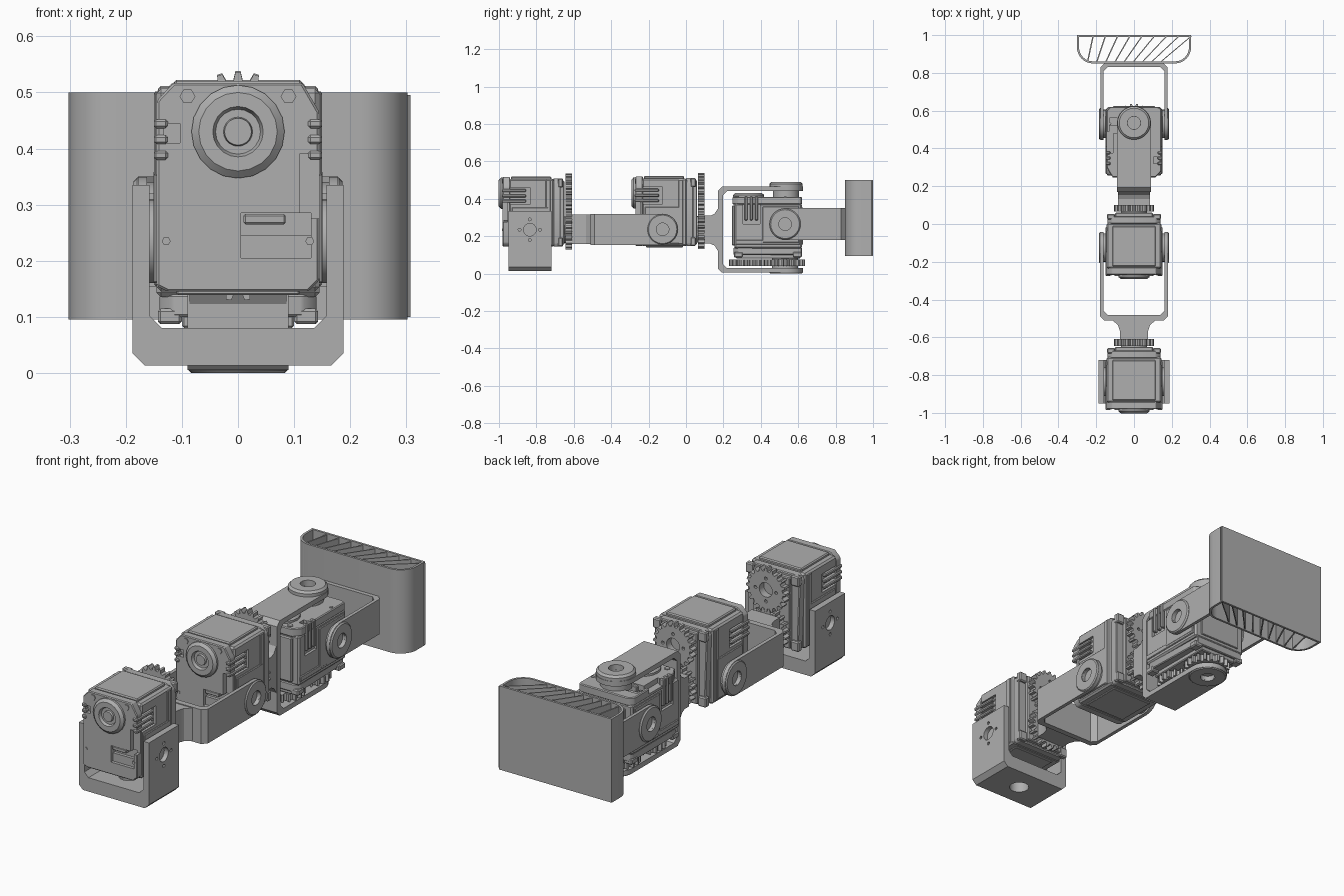
import bpy, bmesh
from math import sin, cos, pi, radians
from mathutils import Matrix, Vector

if "Cube" in bpy.data.objects:
    bpy.data.objects.remove(bpy.data.objects["Cube"])

grey = bpy.data.materials.new("plain grey")
grey.use_nodes = True
grey.diffuse_color = (0.43, 0.43, 0.43, 1)
grey.node_tree.nodes["Principled BSDF"].inputs["Base Color"].default_value = grey.diffuse_color


def finish(name, bm):
    bmesh.ops.recalc_face_normals(bm, faces=bm.faces)
    mesh = bpy.data.meshes.new(name)
    bm.to_mesh(mesh)
    bm.free()
    mesh.materials.append(grey)
    ob = bpy.data.objects.new(name, mesh)
    bpy.context.collection.objects.link(ob)
    return ob


def prism(name, pts, axis, lo, hi, bevel=0):
    """Extrude a 2D outline along an axis."""
    place = {"x": lambda a, b: (lo, a, b), "y": lambda a, b: (a, lo, b), "z": lambda a, b: (a, b, lo)}[axis]
    bm = bmesh.new()
    face = bm.faces.new([bm.verts.new(place(a, b)) for a, b in pts])
    out = bmesh.ops.extrude_face_region(bm, geom=[face])["geom"]
    step = Vector([hi - lo if k == axis else 0 for k in "xyz"])
    bmesh.ops.translate(bm, vec=step, verts=[v for v in out if isinstance(v, bmesh.types.BMVert)])
    if bevel:
        bmesh.ops.bevel(bm, geom=bm.edges[:], offset=bevel, segments=1, affect="EDGES")
    return finish(name, bm)


def box(name, x, y, z, bevel=0):
    pts = [(x[0], y[0]), (x[1], y[0]), (x[1], y[1]), (x[0], y[1])]
    return prism(name, pts, "z", z[0], z[1], bevel)


def lathe(name, profile, axis, centre, n=28, closed=False):
    """Spin (radius, height) points around an axis direction."""
    bm = bmesh.new()
    verts = [bm.verts.new((r, 0, h)) for r, h in profile]
    pairs = list(zip(verts, verts[1:])) + ([(verts[-1], verts[0])] if closed else [])
    edges = [bm.edges.new(p) for p in pairs]
    bmesh.ops.spin(bm, geom=verts + edges, cent=(0, 0, 0), axis=(0, 0, 1), angle=2 * pi, steps=n)
    bmesh.ops.remove_doubles(bm, verts=bm.verts[:], dist=1e-5)
    turn = Vector(axis).to_track_quat("Z", "Y").to_matrix().to_4x4()
    bm.transform(Matrix.Translation(centre) @ turn)
    return finish(name, bm)


def disc(name, r, lo, hi, axis, centre, n=28):
    return lathe(name, [(0, lo), (r, lo), (r, hi), (0, hi)], axis, centre, n)


def ring(name, r_in, r_out, lo, hi, axis, centre):
    slope = min(0.01, (hi - lo) / 2)
    pts = [(r_in, lo), (r_out, lo), (r_out, hi - slope), (r_out - slope, hi), (r_in, hi)]
    return lathe(name, pts, axis, centre, closed=True)


def cut(ob, *tools, op="DIFFERENCE"):
    """Apply cutters to an object and remove them."""
    for tool in tools:
        mod = ob.modifiers.new("cut", "BOOLEAN")
        mod.operation, mod.object, mod.solver = op, tool, "EXACT"
        new = bpy.data.meshes.new_from_object(ob.evaluated_get(bpy.context.evaluated_depsgraph_get()))
        ob.modifiers.clear()
        ob.data = new
        bpy.data.objects.remove(tool)
    return ob


def holes(axis, centre, r, u, v, lo, hi):
    """Centre hole and four screw holes."""
    c = Vector(centre)
    spots = [c + 0.055 * (Vector(u) * cos(a) + Vector(v) * sin(a)) for a in (0, pi / 2, pi, 3 * pi / 2)]
    return [disc("cutter", r, lo, hi, axis, c, 16)] + [disc("cutter", 0.008, lo, hi, axis, s, 8) for s in spots]


def gear(name, z, phase):
    teeth, pts = 20, []
    for i in range(teeth):
        for f, r in ((-0.3, 0.09), (-0.14, 0.106), (0.14, 0.106), (0.3, 0.09)):
            a = 2 * pi * (i + f + phase) / teeth
            pts.append((r * sin(a), z + r * cos(a)))
    ob = prism(name, pts, "y", 0.19, 0.225)
    return cut(ob, *holes((0, 1, 0), (0, 0, z), 0.035, (1, 0, 0), (0, 0, 1), 0.15, 0.3))


def servo(prefix, M):
    """Actuator with its side pivot at the local origin."""
    X, Y = (1, 0, 0), (0, 1, 0)
    parts = []
    # Main case with side slots
    case = box("main_case", (-0.145, 0.145), (-0.11, 0.13), (-0.09, 0.272), 0.008)
    for s in (-1, 1):
        xs = sorted((s * 0.132, s * 0.2))
        cut(case, box("cutter", xs, (-0.2, 0.0), (0.135, 0.225)))
    # Front cover with connector pocket and side notch
    outline = [(-0.145, -0.08), (-0.125, -0.09), (0.125, -0.09), (0.145, -0.07), (0.145, 0.23),
               (0.115, 0.282), (-0.115, 0.282), (-0.145, 0.25)]
    front = prism("front_cover", outline, "y", -0.145, -0.105, 0.004)
    cut(front, box("cutter", (0.005, 0.13), (-0.2, -0.115), (-0.03, 0.05)),
        box("cutter", (0.11, 0.2), (-0.2, -0.12), (0.04, 0.155)),
        box("cutter", (-0.132, -0.103), (-0.2, -0.125), (0.175, 0.21)))
    parts += [case, front]
    parts.append(box("connector", (0.01, 0.085), (-0.142, -0.11), (0.03, 0.048), 0.003))
    parts.append(box("connector_step", (0.005, 0.13), (-0.13, -0.11), (-0.03, 0.01)))
    # Front horn with stepped hub
    horn = [(0, -0.01), (0.083, -0.01), (0.083, 0.01), (0.07, 0.022), (0.045, 0.022),
            (0.04, 0.008), (0.026, 0.008), (0.024, 0.018), (0, 0.018)]
    parts.append(lathe("front_horn", horn, (0, -1, 0), (0, -0.145, 0.195), 20))
    # Rear gearbox cover and top panel
    rear = [(-0.13, -0.09), (0.13, -0.09), (0.14, -0.075), (0.14, 0.25), (0.115, 0.275), (-0.115, 0.275), (-0.14, 0.25)]
    parts.append(prism("rear_cover", rear, "y", 0.125, 0.165, 0.004))
    parts.append(box("gear_mount", (-0.1, 0.1), (0.16, 0.185), (-0.08, 0.262), 0.004))
    parts.append(box("top_panel", (-0.115, 0.115), (-0.1, 0.115), (0.265, 0.285), 0.005))
    parts.append(box("bottom_panel", (-0.11, 0.11), (-0.09, 0.11), (-0.096, -0.08), 0.003))
    # Mirrored side details
    for s in (-1, 1):
        side = "left" if s > 0 else "right"
        for i in range(3):
            z = 0.145 + 0.028 * i
            parts.append(box(side + "_slot_rib", sorted((s * 0.125, s * 0.15)), (-0.15, -0.02), (z, z + 0.016), 0.004))
        parts.append(box(side + "_panel", sorted((s * 0.14, s * 0.151)), (-0.095, 0.1), (-0.075, 0.12), 0.003))
        parts.append(box(side + "_rail", sorted((s * 0.135, s * 0.15)), (0.085, 0.11), (-0.08, 0.265), 0.003))
        parts.append(disc(side + "_pivot_horn", 0.075, 0.14, 0.166, (s, 0, 0), (0, 0, 0)))
        for z in (-0.065, 0.25):
            parts.append(box(side + "_corner_pad", sorted((s * 0.1, s * 0.143)), (0.15, 0.178), (z - 0.024, z + 0.024), 0.005))
        parts.append(disc(side + "_cover_screw", 0.014, 0.14, 0.149, (0, -1, 0), (s * 0.09, 0, 0.258), 6))
        parts.append(disc(side + "_lower_screw", 0.008, 0.14, 0.148, (0, -1, 0), (s * 0.128, 0, 0), 6))
    # Meshing gear pair and output hub
    parts += [gear("upper_gear", 0.195, 0), gear("output_gear", 0, 0.5)]
    parts.append(disc("output_hub", 0.07, 0.18, 0.24, Y, (0, 0, 0)))
    place(prefix, parts, M)


def place(prefix, parts, M):
    for ob in parts:
        ob.name = prefix + "_" + ob.name.split(".")[0]
        ob.matrix_world = M


def bracket(prefix, M, reach, half, wall, base, h, end, neck=0, bosses=(0, 0), rounded=True):
    """U bracket: pivot at the origin, arms along y, base at -reach."""
    c, inner = 0.022, half - wall
    right = [(inner - c, base - reach), (inner, base + c - reach), (inner, end), (half, end),
             (half, c - reach), (half - c, -reach)]
    grow = 0.02 if rounded else 0
    body = prism("bracket", right + [(-x, y) for x, y in reversed(right)], "z", -h - grow, h + grow)
    if rounded:
        arc = [(h * sin(a), h * cos(a)) for a in (pi * i / 16 for i in range(17))]
        shape = [(-reach - 0.1, -h), (-reach - 0.1, h)] + arc
        cut(body, prism("cutter", shape, "x", -half - 0.1, half + 0.1), op="INTERSECT")
    else:
        cut(body, disc("cutter", 0.045, -0.5, 0, (0, 1, 0), (0, 0, 0)))
    cut(body, *holes((1, 0, 0), (0, 0, 0), 0.034, (0, 1, 0), (0, 0, 1), -0.5, 0.5))
    parts = [body]
    for s, t in zip((1, -1), bosses):
        if t:
            parts.append(ring("pivot_boss", 0.034, h - 0.002, half - 0.004, half + t, (s, 0, 0), (0, 0, 0)))
    if neck:
        flare = [(0.075, -neck), (0.075, -0.55 * neck), (0.085, -0.25 * neck), (0.12, 0.005)]
        pts = [(x, y - reach) for x, y in flare]
        parts.append(prism("neck", pts + [(-x, y) for x, y in reversed(pts)], "z", -h + 0.004, h - 0.004))
    place(prefix, parts, M)


# Pivot points along the chain
first, second, third = (Matrix.Translation(p) for p in ((0, -0.835, 0.235), (0, -0.125, 0.237), (0, 0.53, 0.265)))
flip = Matrix(((-1, 0, 0), (0, 0, -1), (0, -1, 0))).to_4x4()
servo("front_servo", first)
servo("middle_servo", second)
servo("rear_servo", third @ flip)

# Brackets joining the servos
bracket("base", first @ Matrix.Rotation(pi / 2, 4, "X"), 0.222, 0.188, 0.03, 0.067, 0.115, 0.1, rounded=False)
bracket("link", second, 0.385, 0.18, 0.018, 0.028, 0.083, 0.12, neck=0.1, bosses=(0.006, 0.006))
upright = Matrix.Translation((0, 0.535, 0.235)) @ Matrix.Rotation(-pi / 2, 4, "Y")
bracket("upright", upright, 0.365, 0.23, 0.024, 0.028, 0.09, 0.12, neck=0.07, bosses=(0.025, 0.005))
bracket("foot", third @ Matrix.Rotation(pi, 4, "Z"), 0.322, 0.178, 0.016, 0.022, 0.085, 0.12, bosses=(0.008, 0.008))
disc("idler_spacer", 0.07, 0.4, 0.443, (0, 0, 1), (0, 0.535, 0))


# Hollow end plate with slanted ribs
def plate_outline(inset):
    r, w = 0.085 - inset, 0.302 - inset
    arc = [(w - r + r * cos(a), 0.935 - r * sin(a)) for a in (pi / 2 * i / 8 for i in range(9))]
    half = [(w, 1 - inset)] + arc
    return half + [(-x, y) for x, y in reversed(half)]


shell = prism("foot_plate", plate_outline(0), "z", 0.095, 0.5)
cut(shell, prism("cutter", plate_outline(0.011), "z", 0, 0.6))
for i in range(9):
    x, lean, t = -0.25 + 0.048 * i, 0.03 + 0.017 * i, 0.007
    prism("plate_rib", [(x, 0.855), (x + t, 0.855), (x + lean + t, 0.995), (x + lean, 0.995)], "z", 0.1, 0.495)

# Smooth round parts, keep edges sharp
for ob in bpy.context.collection.objects:
    if ob.type == "MESH" and grey.name in ob.data.materials:
        ob.data.polygons.foreach_set("use_smooth", [True] * len(ob.data.polygons))
        ob.data.set_sharp_from_angle(angle=radians(25))
